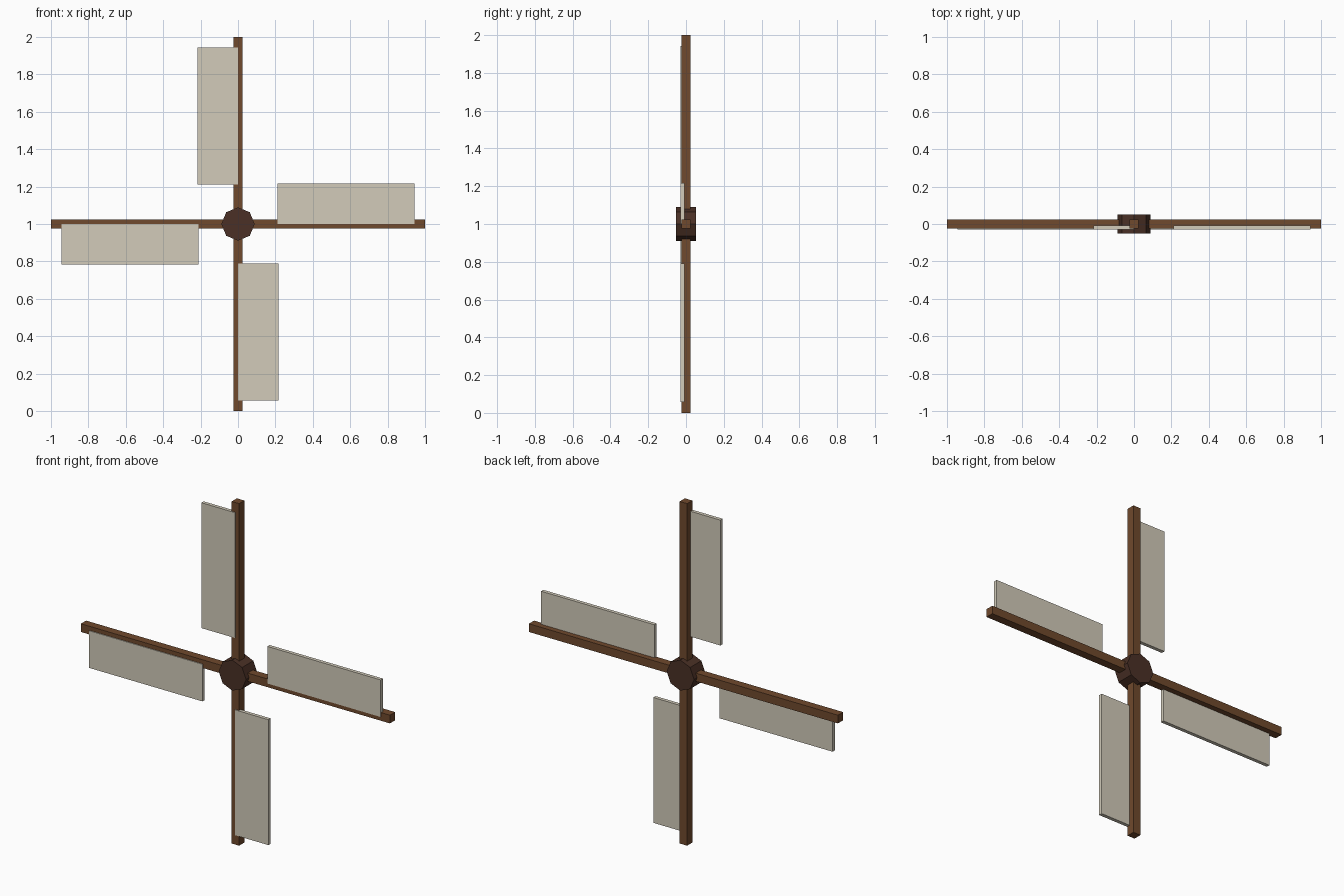
import bpy
import math
from mathutils import Matrix, Vector

cube = bpy.data.objects.get("Cube")
if cube:
    bpy.data.objects.remove(cube, do_unlink=True)

CENTRE = Vector((0, 0, 1))


def make_material(name, rgb):
    mat = bpy.data.materials.new(name)
    mat.use_nodes = True
    colour = (*rgb, 1)
    mat.diffuse_color = colour
    bsdf = next(n for n in mat.node_tree.nodes if n.type == "BSDF_PRINCIPLED")
    bsdf.inputs["Base Color"].default_value = colour
    return mat


wood = make_material("brown wood", (0.162, 0.067, 0.026))
dark_wood = make_material("dark wood", (0.069, 0.030, 0.019))
canvas = make_material("pale canvas", (0.644, 0.597, 0.491))


def add_box(name, low, high, mat, turn=0):
    """Box between two corners relative to the hub, turned about the hub axis."""
    low, high = Vector(low), Vector(high)
    bpy.ops.mesh.primitive_cube_add(size=1)
    obj = bpy.context.object
    obj.name = name
    place = Matrix.Translation((low + high) / 2) @ Matrix.Diagonal((*(high - low), 1))
    spin = Matrix.Rotation(turn, 4, "Y")
    obj.data.transform(Matrix.Translation(CENTRE) @ spin @ place)
    obj.data.materials.append(mat)
    return obj


# Crossed spars
half = 0.024
for name, turn in (("horizontal_spar", 0), ("vertical_spar", math.pi / 2)):
    add_box(name, (-1, -half, -half), (1, half, half), wood, turn)

# Sail panels, each along one side of an arm and slightly proud of its front
for i, side in enumerate(("left", "lower", "right", "upper")):
    add_box(side + "_sail", (0.21, -0.029, 0), (0.943, -0.008, 0.217),
            canvas, i * math.pi / 2)

# Octagonal hub with corners in line with the spars
bpy.ops.mesh.primitive_cylinder_add(vertices=8, radius=0.089, depth=0.104)
hub = bpy.context.object
hub.name = "hub"
hub.data.transform(Matrix.Translation(CENTRE) @ Matrix.Rotation(math.pi / 2, 4, "X"))
hub.data.materials.append(dark_wood)
